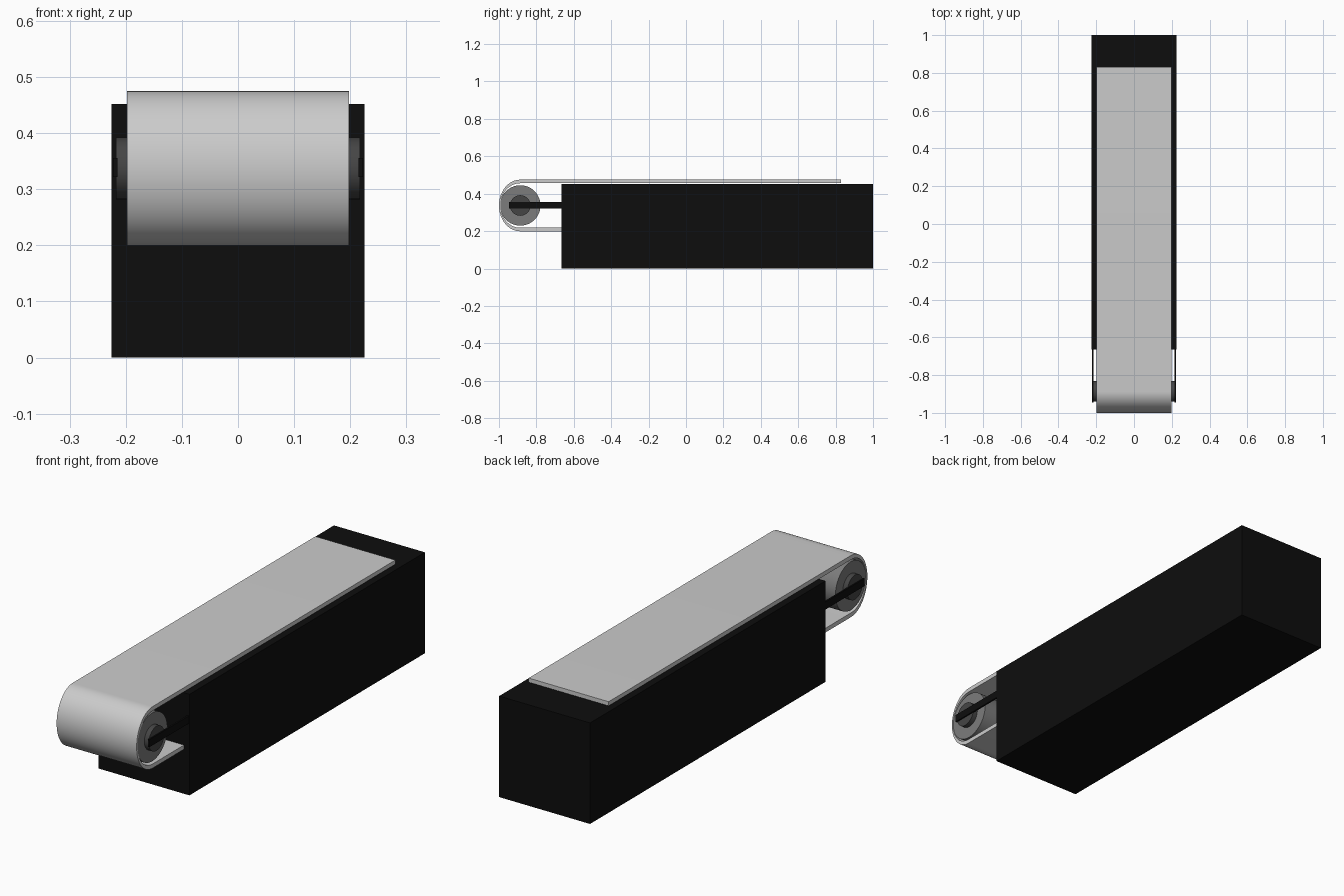
import bpy, bmesh, math

if "Cube" in bpy.data.objects:
    bpy.data.objects.remove(bpy.data.objects["Cube"])


def colour(name, v):
    m = bpy.data.materials.new(name)
    m.diffuse_color = (v, v, v, 1)
    m.use_nodes = True
    m.node_tree.nodes["Principled BSDF"].inputs["Base Color"].default_value = m.diffuse_color
    return m


black = colour("black", 0.004)
dark = colour("dark_grey", 0.06)
mid = colour("mid_grey", 0.2)


def box(name, x, y, z, mat):
    bpy.ops.mesh.primitive_cube_add(size=1, location=[(a + b) / 2 for a, b in (x, y, z)])
    o = bpy.context.object
    o.name = name
    o.scale = [b - a for a, b in (x, y, z)]
    bpy.ops.object.transform_apply(location=False, rotation=False, scale=True)
    o.data.materials.append(mat)
    return o


def drum(name, r, x0, x1, mat):
    bpy.ops.mesh.primitive_cylinder_add(
        vertices=48, radius=r, depth=x1 - x0,
        location=((x0 + x1) / 2, AY, AZ), rotation=(0, math.pi / 2, 0))
    o = bpy.context.object
    o.name = name
    o.data.materials.append(mat)
    bpy.ops.object.shade_smooth_by_angle(angle=math.radians(35))


# roller axis and half width of the belt
AY, AZ, W = -0.886, 0.337, 0.198

# main body
box("base_block", (-0.225, 0.225), (-0.665, 1.0), (0, 0.452), black)

# roller, its hubs and support arms
drum("roller", 0.108, -0.195, 0.195, mid)
drum("hub", 0.055, -0.217, 0.217, dark)
for s, side in ((-1, "left"), (1, "right")):
    box(side + "_arm", sorted((s * 0.215, s * 0.223)), (-0.945, -0.64), (0.322, 0.356), black)


# belt: strip wrapped around the roller, open at both ends
def wrap(ry, rz, y_top, y_bottom):
    pts = [(y_top, AZ + rz)]
    for i in range(33):
        a = math.pi / 2 + math.pi * i / 32
        pts.append((AY + ry * math.cos(a), AZ + rz * math.sin(a)))
    return pts + [(y_bottom, AZ - rz)]


outer = wrap(0.114, 0.138, 0.83, -0.64)
inner = wrap(0.107, 0.119, 0.83, -0.64)
bm = bmesh.new()
rings = []
for (oy, oz), (iy, iz) in zip(outer, inner):
    rings.append([bm.verts.new(p) for p in
                  ((-W, oy, oz), (W, oy, oz), (W, iy, iz), (-W, iy, iz))])
for a, b in zip(rings, rings[1:]):
    for k in range(4):
        j = (k + 1) % 4
        bm.faces.new((a[k], a[j], b[j], b[k]))
bm.faces.new(rings[0])
bm.faces.new(rings[-1])
bmesh.ops.recalc_face_normals(bm, faces=bm.faces)
me = bpy.data.meshes.new("belt")
bm.to_mesh(me)
bm.free()
belt = bpy.data.objects.new("belt", me)
bpy.context.collection.objects.link(belt)
bpy.ops.object.select_all(action='DESELECT')
belt.select_set(True)
bpy.context.view_layer.objects.active = belt
bpy.ops.object.shade_smooth_by_angle(angle=math.radians(35))
